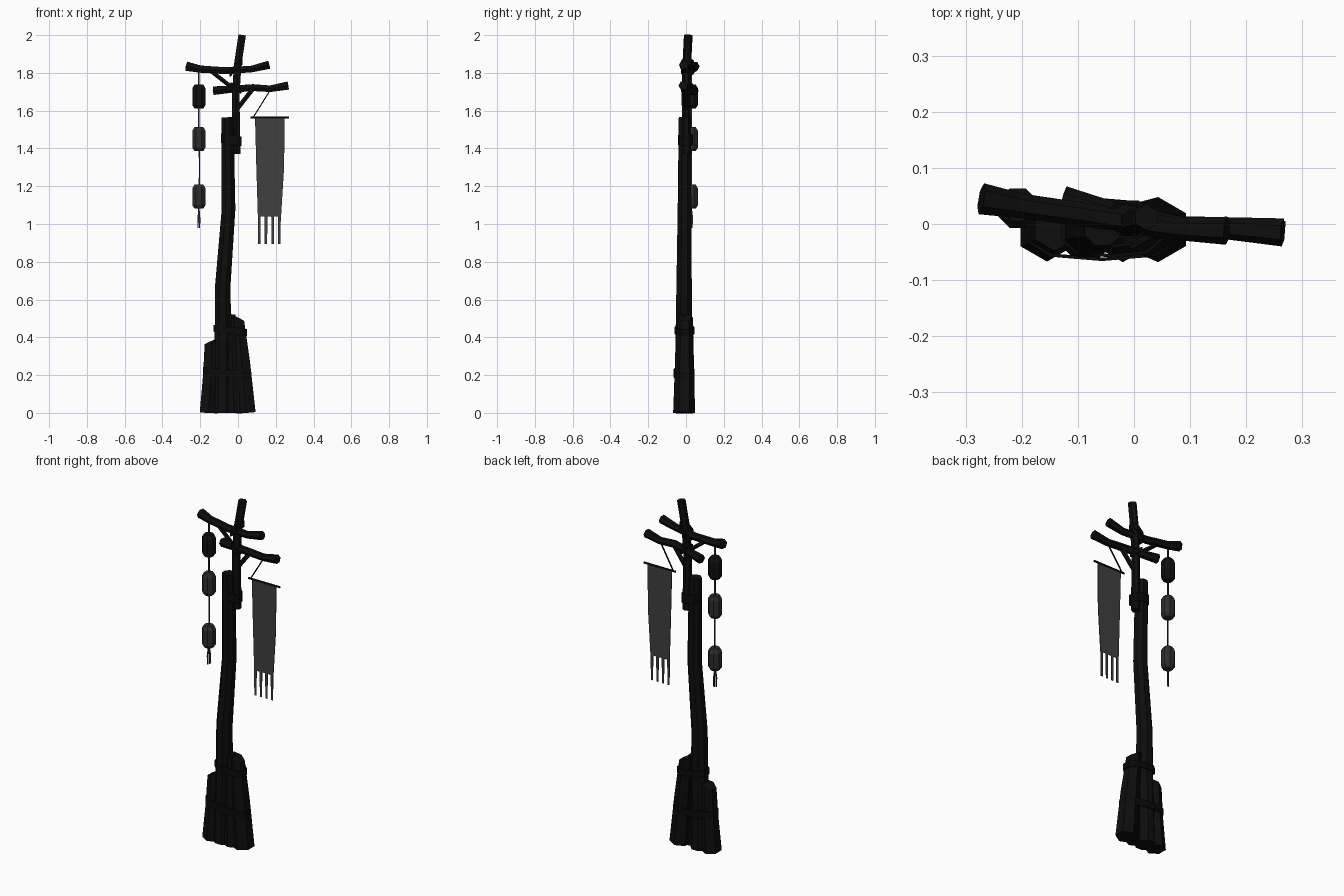
import bpy, bmesh, math
from mathutils import Vector

cube = bpy.data.objects.get("Cube")
if cube:
    bpy.data.objects.remove(cube, do_unlink=True)


def material(name, v):
    m = bpy.data.materials.new(name)
    m.use_nodes = True
    col = (v, v, v, 1)
    m.diffuse_color = col
    b = m.node_tree.nodes["Principled BSDF"]
    b.inputs["Base Color"].default_value = col
    b.inputs["Roughness"].default_value = 0.9
    return m


WOOD = material("dark wood", 0.004)
STRAP = material("black strap", 0.003)
DARK = material("dark lantern", 0.005)
PAPER = material("grey lantern", 0.027)
CORD = material("grey cord", 0.03)
CLOTH = material("grey cloth", 0.05)


def finish(name, bm, mat, recalc=True):
    if recalc:
        bmesh.ops.recalc_face_normals(bm, faces=bm.faces)
    me = bpy.data.meshes.new(name)
    bm.to_mesh(me)
    bm.free()
    me.materials.append(mat)
    ob = bpy.data.objects.new(name, me)
    bpy.context.collection.objects.link(ob)
    return ob


def tube(name, pts, mat, sides=6, slant=0.0):
    """Faceted tube through points (x, y, z, radius); slant tilts the last cap in x."""
    bm = bmesh.new()
    P = [Vector(p[:3]) for p in pts]
    rings = []
    for i, p in enumerate(P):
        t = (P[min(i + 1, len(P) - 1)] - P[max(i - 1, 0)]).normalized()
        ref = Vector((0, 1, 0)) if abs(t.y) < 0.9 else Vector((0, 0, 1))
        u = t.cross(ref).normalized()
        w = t.cross(u)
        ring = []
        for k in range(sides):
            a = 2 * math.pi * (k + 0.5) / sides
            co = p + (u * math.cos(a) + w * math.sin(a)) * pts[i][3]
            if i == len(P) - 1:
                co.z += slant * (co.x - p.x)
            ring.append(bm.verts.new(co))
        rings.append(ring)
    for a, b in zip(rings, rings[1:]):
        for k in range(sides):
            j = (k + 1) % sides
            bm.faces.new((a[k], a[j], b[j], b[k]))
    bm.faces.new(rings[0])
    bm.faces.new(rings[-1])
    return finish(name, bm, mat)


def band(name, center, rx, ry, height, tilt=0.0, sides=10):
    """Thin open strap looped around a bundle."""
    bm = bmesh.new()
    loops = []
    for dz in (-height / 2, height / 2):
        ring = []
        for k in range(sides):
            a = 2 * math.pi * (k + 0.5) / sides
            x = rx * math.copysign(abs(math.cos(a)) ** 0.7, math.cos(a))
            y = ry * math.copysign(abs(math.sin(a)) ** 0.7, math.sin(a))
            ring.append(bm.verts.new((x, y, dz + tilt * x)))
        loops.append(ring)
    for k in range(sides):
        j = (k + 1) % sides
        bm.faces.new((loops[0][k], loops[0][j], loops[1][j], loops[1][k]))
    ob = finish(name, bm, STRAP)
    ob.location = center
    mod = ob.modifiers.new("thickness", "SOLIDIFY")
    mod.thickness = 0.006
    return ob


# Main post and the stakes propping its foot
tube("trunk", [(-0.085, -0.012, 0, 0.055), (-0.08, -0.012, 0.4, 0.047),
               (-0.08, -0.01, 0.68, 0.044), (-0.05, -0.008, 1.08, 0.039),
               (-0.056, -0.006, 1.565, 0.035)], WOOD, 8)
tube("left_side_stake", [(0.043, -0.01, 0, 0.058), (0.02, -0.008, 0.27, 0.05),
                         (-0.002, -0.004, 0.505, 0.04)], WOOD, 6, -0.6)
tube("right_side_stake", [(-0.155, -0.012, 0, 0.055), (-0.145, -0.01, 0.2, 0.046),
                          (-0.142, -0.008, 0.38, 0.04)], WOOD, 6, 0.5)
tube("front_stake", [(-0.02, -0.03, 0, 0.038), (-0.03, -0.025, 0.25, 0.034),
                     (-0.035, -0.015, 0.52, 0.026)], WOOD, 6)
band("lower_strap", (-0.057, -0.01, 0.21), 0.134, 0.056, 0.04, -0.1)
band("upper_strap", (-0.04, -0.008, 0.437), 0.092, 0.052, 0.036, -0.12)

# Upper mast lashed to the post
tube("mast", [(-0.008, 0.004, 1.37, 0.024), (-0.012, 0.0, 1.68, 0.023),
              (-0.002, 0.004, 1.84, 0.023), (0.022, 0.012, 2.0, 0.023)], WOOD, 6)
band("mast_strap", (-0.035, -0.002, 1.445), 0.056, 0.04, 0.05, -0.15)
band("arm_lashing", (-0.01, 0.008, 1.83), 0.036, 0.036, 0.035, 0.9, 8)
band("lower_arm_lashing", (-0.01, 0.006, 1.72), 0.03, 0.034, 0.025, -0.6, 8)

# Crossing arms and their braces
tube("upper_arm", [(-0.272, 0.045, 1.835, 0.028), (-0.2, 0.032, 1.82, 0.022),
                   (-0.07, 0.014, 1.812, 0.021), (0.07, -0.008, 1.82, 0.02),
                   (0.165, -0.012, 1.843, 0.025)], WOOD, 6)
tube("lower_arm", [(-0.127, 0.042, 1.706, 0.026), (-0.03, 0.016, 1.714, 0.021),
                   (0.08, -0.007, 1.722, 0.021), (0.17, -0.008, 1.716, 0.02),
                   (0.265, -0.015, 1.733, 0.025)], WOOD, 6)
tube("upper_brace", [(-0.135, 0.018, 1.805, 0.012), (-0.02, 0.004, 1.715, 0.012)], WOOD, 5)
tube("lower_brace", [(0.08, -0.006, 1.715, 0.013), (-0.002, 0, 1.61, 0.013)], WOOD, 5)

# String of lanterns
LX, LY = -0.207, 0.028
tube("lantern_cord", [(LX, LY, 1.82, 0.005), (LX, LY, 1.5, 0.005), (LX + 0.003, LY, 1.3, 0.004),
                      (LX, LY, 1.08, 0.005)], CORD, 4)
for label, z, mat in (("top", 1.675, DARK), ("middle", 1.45, PAPER), ("bottom", 1.145, PAPER)):
    profile = ((-0.064, 0.025), (-0.045, 0.038), (0.043, 0.038), (0.064, 0.025))
    tube(label + "_lantern", [(LX, LY, z + dz, r) for dz, r in profile], mat, 8)
for side in (-1, 1):
    tube("tassel_strand", [(LX, LY, 1.09, 0.004), (LX + side * 0.004, LY + side * 0.006, 1.03, 0.005),
                           (LX + side * 0.004, LY + side * 0.004, 0.98, 0.004)], CORD, 4)

# Hanging banner with its rod, cord and tails
tube("banner_cord", [(0.165, -0.008, 1.70, 0.004), (0.082, 0, 1.567, 0.004)], WOOD, 4)
tube("banner_rod", [(0.067, 0, 1.565, 0.006), (0.27, 0, 1.565, 0.006)], WOOD, 5)


def cloth(name, rows):
    """Flat cloth from rows of (left x, right x, z)."""
    bm = bmesh.new()
    prev = None
    for x0, x1, z in rows:
        row = [bm.verts.new((x, 0, z)) for x in (x0, x1)]
        if prev:
            bm.faces.new((prev[0], row[0], row[1], prev[1]))
        prev = row
    ob = finish(name, bm, CLOTH, False)
    mod = ob.modifiers.new("thickness", "SOLIDIFY")
    mod.thickness = 0.003
    mod.offset = 0


cloth("banner", [(0.09, 0.247, 1.565), (0.097, 0.244, 1.3), (0.105, 0.228, 1.04)])
for i in range(4):
    x = 0.105 + i * 0.0355
    cloth("banner_tail", [(x, x + 0.015, 1.04), (x + 0.001, x + 0.014, 0.895)])
